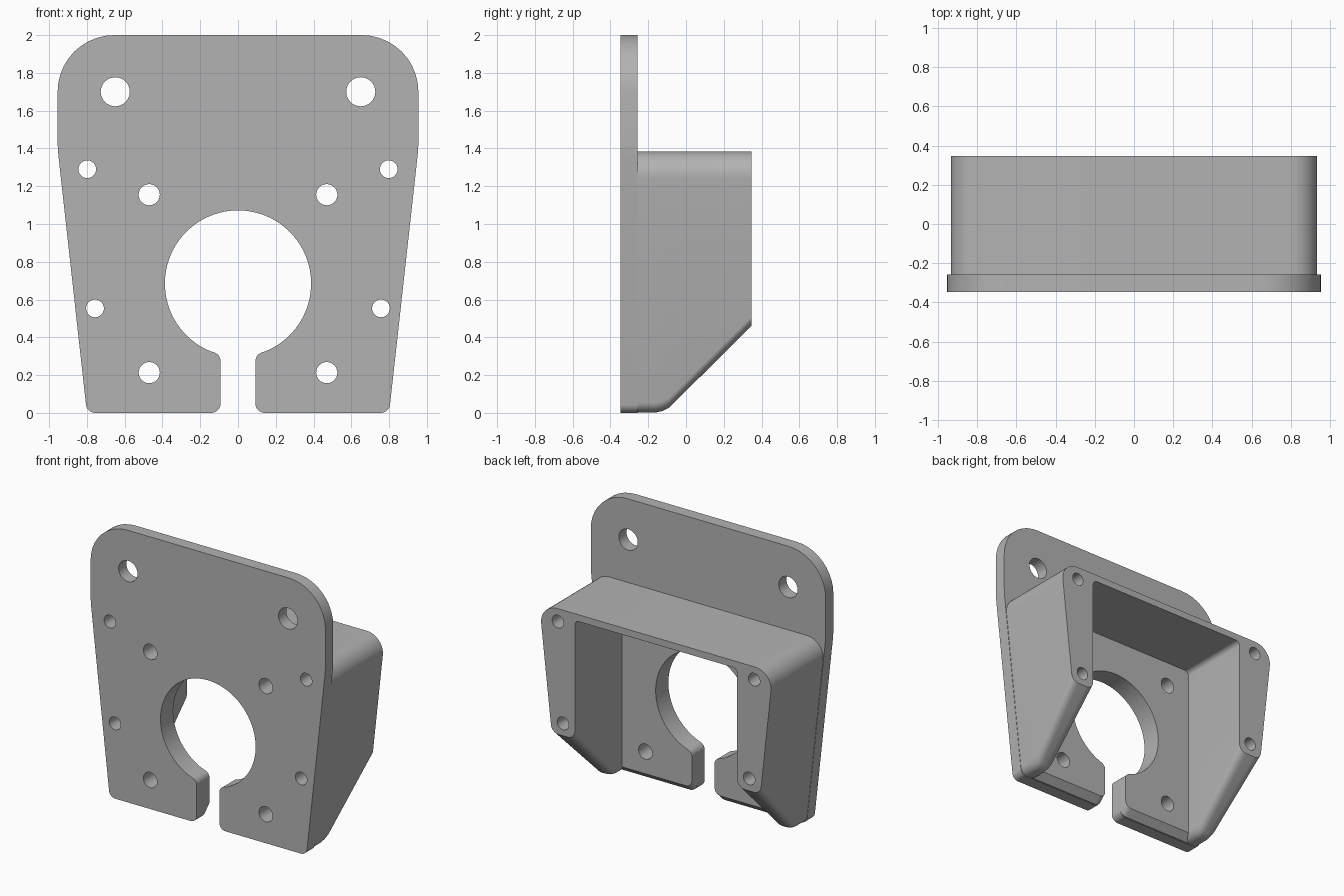
import bpy, bmesh, math
from mathutils import Vector

cube = bpy.data.objects.get("Cube")
if cube:
    bpy.data.objects.remove(cube)

FRONT, BACK = -0.348, 0.348
EPS = 0.002          # keeps merged parts from being exactly coplanar

grey = bpy.data.materials.new("plain grey")
grey.use_nodes = True
grey.diffuse_color = (0.45, 0.45, 0.45, 1)
grey.node_tree.nodes["Principled BSDF"].inputs["Base Color"].default_value = (0.45, 0.45, 0.45, 1)


def rounded(points, steps=10):
    """Fillet an open path of (x, z, radius); the end points stay as they are."""
    out = []
    for i, (x, z, r) in enumerate(points):
        p = Vector((x, z))
        if r == 0 or i in (0, len(points) - 1):
            out.append(p)
            continue
        a = (Vector(points[i - 1][:2]) - p).normalized()
        b = (Vector(points[i + 1][:2]) - p).normalized()
        half = a.angle(b) / 2
        centre = p + (a + b).normalized() * r / math.sin(half)
        start = p + a * r / math.tan(half) - centre
        end = p + b * r / math.tan(half) - centre
        turn = start.angle_signed(end)
        for k in range(steps + 1):
            t = -turn * k / steps
            c, s = math.cos(t), math.sin(t)
            out.append(centre + Vector((start.x * c - start.y * s, start.x * s + start.y * c)))
    return out


def mirrored(points):
    half = rounded(points)
    return half + [Vector((-p.x, p.y)) for p in reversed(half)]


def loft(name, sections):
    """Solid through matching outlines [(y, outline), ...]."""
    bm = bmesh.new()
    rings = [[bm.verts.new((p.x, y, p.y)) for p in line] for y, line in sections]
    for r0, r1 in zip(rings, rings[1:]):
        for i in range(len(r0)):
            j = (i + 1) % len(r0)
            bm.faces.new((r0[i], r0[j], r1[j], r1[i]))
    bm.faces.new(rings[0])
    bm.faces.new(rings[-1])
    bmesh.ops.recalc_face_normals(bm, faces=bm.faces)
    mesh = bpy.data.meshes.new(name)
    bm.to_mesh(mesh)
    bm.free()
    mesh.materials.append(grey)
    obj = bpy.data.objects.new(name, mesh)
    bpy.context.collection.objects.link(obj)
    return obj


def combine(target, tool, operation):
    mod = target.modifiers.new("combine", "BOOLEAN")
    mod.operation, mod.solver, mod.object = operation, "EXACT", tool
    bpy.context.view_layer.objects.active = target
    bpy.ops.object.modifier_apply(modifier=mod.name)
    bpy.data.objects.remove(tool)


def keyhole(bottom):
    """Half of the slot and round opening, from the bottom edge to the top."""
    radius, centre, slot = 0.387, 0.685, 0.092
    path = [(slot, bottom, 0.05),
            (slot, centre - math.sqrt(radius ** 2 - slot ** 2), 0.05)]
    first = math.asin(0.145 / radius)
    n = 36
    for k in range(n + 1):
        a = first + (math.pi - 0.03 - first) * k / n
        path.append((radius * math.sin(a), centre - radius * math.cos(a), 0))
    return path


# Front plate with rounded top corners and tapering sides
plate_outline = mirrored([(0.2, 2, 0), (0.955, 2, 0.3), (0.955, 1.4, 0.9),
                          (0.8, 0, 0.05)] + keyhole(0))
bracket = loft("mounting_bracket", [(FRONT, plate_outline), (-0.258, plate_outline)])


# Thicker motor pad behind the plate, bevelled along its bottom edge
def pad(bottom):
    return mirrored([(0.2, 1.36, 0), (0.72, 1.36, 0), (0.72, bottom, 0)] + keyhole(bottom))


motor_pad = loft("motor_pad", [(-0.3, pad(EPS)), (-0.25, pad(EPS)), (-0.2, pad(0.05))])


# Rear housing: roof and two arms whose undersides slope up to the back
def housing_outline(bottom):
    b = bottom + EPS
    return mirrored([(0.2, 1.385, 0), (0.95, 1.385, 0.13),
                     (0.8 + 0.11 * bottom - EPS, b, 0.06), (0.66, b, 0.06),
                     (0.66, 1.335, 0.035), (0.2, 1.335, 0)])


stations = [(-0.3, 0), (-0.16, 0), (-0.125, 0.008), (-0.09, 0.025), (BACK, 0.46)]
housing = loft("housing", [(y, housing_outline(b)) for y, b in stations])

combine(bracket, motor_pad, "UNION")
combine(bracket, housing, "UNION")

# Screw holes running front to back
for x, z, r in [(0.65, 1.7, 0.077), (0.798, 1.29, 0.047), (0.757, 0.553, 0.047),
                (0.47, 1.155, 0.056), (0.47, 0.213, 0.056)]:
    for side in (-1, 1):
        circle = [Vector((side * x + r * math.cos(t), z + r * math.sin(t)))
                  for t in (math.tau * k / 32 for k in range(32))]
        drill = loft("drill", [(-0.5, circle), (0.5, circle)])
        drill.hide_render = True
        combine(bracket, drill, "DIFFERENCE")

bpy.ops.object.select_all(action="DESELECT")
bracket.select_set(True)
bpy.context.view_layer.objects.active = bracket
bpy.ops.object.shade_smooth_by_angle(angle=math.radians(30))
